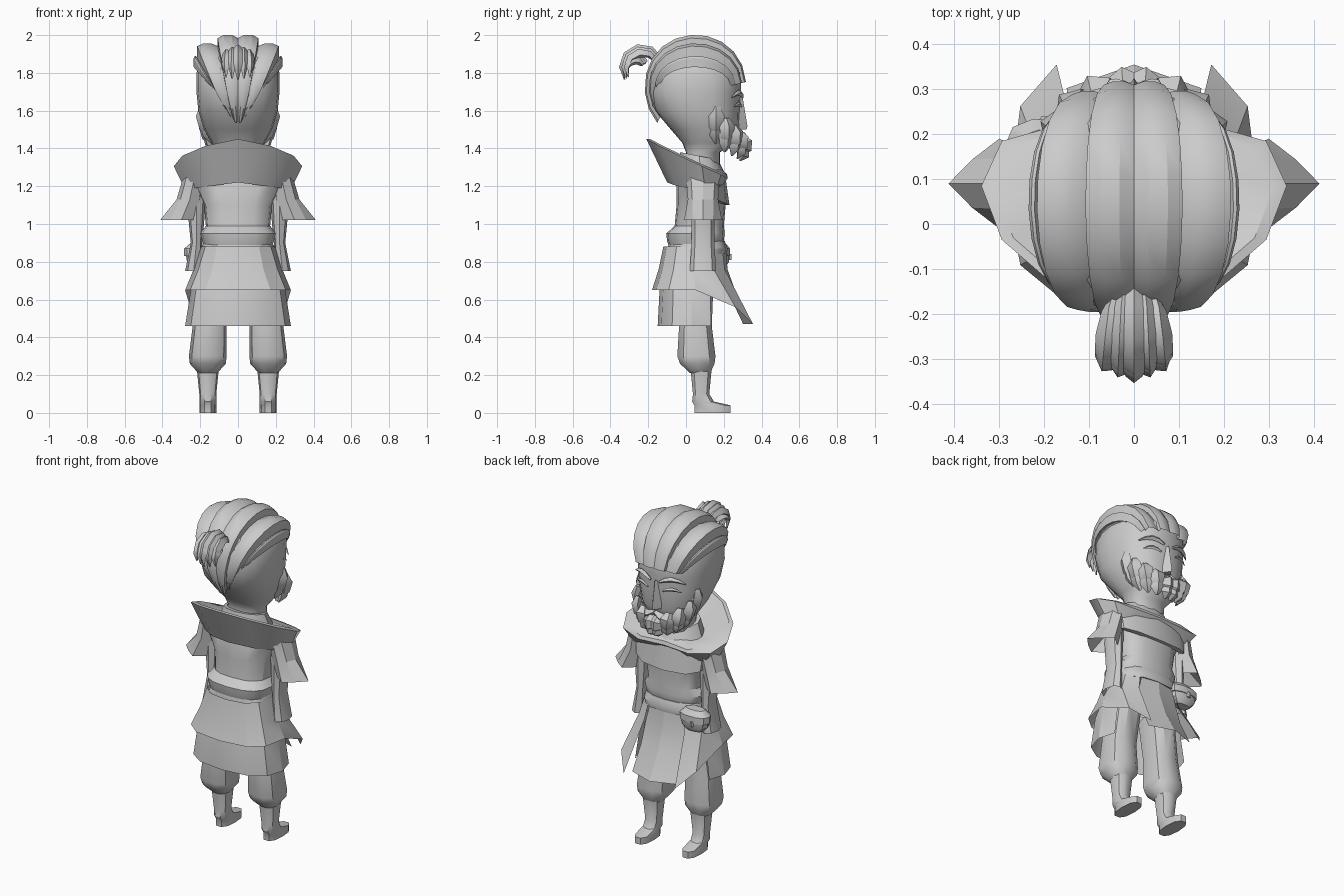
import bpy, bmesh
from math import sin, cos, pi, tau, radians, copysign
from mathutils import Vector

default_cube = bpy.data.objects.get("Cube")
if default_cube:
    bpy.data.objects.remove(default_cube)

shade = (.6, .6, .6, 1)
grey = bpy.data.materials.new("plain_grey")
grey.use_nodes = True
grey.diffuse_color = shade
grey.node_tree.nodes["Principled BSDF"].inputs["Base Color"].default_value = shade


def ring(z, wide, deep, x=0, y=0, sides=12, square=1, tilt=0):
    """Level oval; square below one is boxier, tilt raises its +y side."""
    points = []
    for step in range(sides):
        c, s = cos(tau * step / sides), sin(tau * step / sides)
        points.append(Vector((x + wide * copysign(abs(c) ** square, c),
                              y + deep * copysign(abs(s) ** square, s), z + tilt * s)))
    return points


def loft(name, rings, closed=True, caps=True, mirror=False, crease=35):
    """Skin equal-length rings, shade smooth and keep sharp creases."""
    bm = bmesh.new()
    rows = [[bm.verts.new(point) for point in points] for points in rings]
    count = len(rows[0])
    for lower, upper in zip(rows, rows[1:]):
        for i in range(count if closed else count - 1):
            j = (i + 1) % count
            bm.faces.new((lower[i], lower[j], upper[j], upper[i]))
    if closed and caps:
        bm.faces.new(rows[0])
        bm.faces.new(rows[-1])
    bmesh.ops.remove_doubles(bm, verts=bm.verts, dist=.001)
    bmesh.ops.recalc_face_normals(bm, faces=bm.faces)
    mesh = bpy.data.meshes.new(name)
    bm.to_mesh(mesh)
    bm.free()
    mesh.materials.append(grey)
    part = bpy.data.objects.new(name, mesh)
    bpy.context.collection.objects.link(part)
    bpy.ops.object.select_all(action="DESELECT")
    part.select_set(True)
    bpy.context.view_layer.objects.active = part
    bpy.ops.object.shade_smooth_by_angle(angle=radians(crease))
    if mirror:
        part.modifiers.new("mirror", "MIRROR").use_mirror_merge = False


def lock(name, path, normal, width, thick, mirror=True):
    """Pointed lock of hair with a diamond section."""
    path = [Vector(point) for point in path]
    last = len(path) - 1
    rings = []
    for i, point in enumerate(path):
        along = path[min(i + 1, last)] - path[max(i - 1, 0)]
        side = along.cross(Vector(normal)).normalized()
        out = side.cross(along).normalized()
        taper = sin(pi * (.15 + .8 * i / last))
        side, out = side * width * taper, out * thick * taper
        rings.append([point + side, point + out, point - side, point - out])
    loft(name, rings, mirror=mirror, crease=50)


def section(points, start, stop):
    """Run of points from a ring, wrapping past its start."""
    return [points[i % len(points)] for i in range(start, stop)]


# Head and neck
head = dict(sides=20, square=.85)
loft("head", [
    ring(z=1.25, y=.08, wide=.11, deep=.1, **head),
    ring(z=1.38, y=.09, wide=.11, deep=.09, **head),
    ring(z=1.43, y=.12, wide=.14, deep=.14, **head),
    ring(z=1.5, y=.1, wide=.18, deep=.18, **head),
    ring(z=1.6, y=.06, wide=.21, deep=.225, **head),
    ring(z=1.7, y=.045, wide=.22, deep=.245, **head),
    ring(z=1.8, y=.05, wide=.22, deep=.245, **head),
    ring(z=1.88, y=.05, wide=.19, deep=.2, **head),
    ring(z=1.94, y=.05, wide=.1, deep=.1, **head)], crease=60)

# Swept-back hair: scalloped lobes (start, end, height) from forehead to nape
lobes = ((0, .46, 1), (.46, .92, .84), (.92, 1, .6), (1, .88, .42))
hair = []
for step in range(13):
    angle = radians(5 + 18 * step)
    width = .235 * cos((angle - pi / 2) * .6)
    half = []
    for start, end, height in lobes:
        for t in (0, .3, .7, 1):
            scale = height * (1 - .07 * (2 * t - 1) ** 2)
            half.append((width * (start + (end - start) * t),
                         .05 + .135 * (1 + scale) * cos(angle),
                         1.72 + .285 * scale * sin(angle) ** (1 if angle > pi else .9)))
    hair.append([(-x, y, z) for x, y, z in reversed(half)] + half[1:])
loft("hair", hair, closed=False, crease=25)

# Tied bun: locks arching backward and curling down
for layer, reach in (("outer", .11), ("inner", .07)):
    for i in range(-2, 3):
        radius = reach - .012 * abs(i)
        path = []
        for step in range(6):
            angle = radians(30 + 36 * step)
            path.append((i * .016 * (1 + sin(angle / 2)),
                         reach - .34 + radius * cos(angle), 1.82 + radius * sin(angle)))
        lock(f"bun_{layer}_lock_{i + 3}", path, (i * .2, -cos(1), 1), .03, .024, mirror=False)


def face_strip(name, z, rise, width, thick, start, end):
    """Curved strip that follows the front of the face."""
    path = []
    for step in range(5):
        x = start + (end - start) * step / 4
        path.append((x, .3 - 2 * x * x, z + rise * sin(pi * step / 4)))
    lock(name, path, (x, .3, 0), width, thick)


# Face
face_strip("brow", z=1.67, rise=.025, width=.015, thick=.015, start=.03, end=.17)
face_strip("eyelid", z=1.62, rise=.015, width=.012, thick=.008, start=.05, end=.15)
face_strip("moustache", z=1.48, rise=-.03, width=.028, thick=.03, start=0, end=.14)
nose = dict(sides=4, square=1)
loft("nose", [ring(z=1.5, y=.28, wide=.03, deep=.04, **nose),
              ring(z=1.52, y=.28, wide=.03, deep=.045, **nose),
              ring(z=1.67, y=.27, wide=.02, deep=.03, **nose)])

# Beard: two overlapping rows of broad locks from sideburn to chin
for row in range(2):
    for i in range(5):
        around = i / 4
        nx, ny = cos(around * 1.45), sin(around * 1.45)
        spread = 1 - .1 * row
        x, y = .19 * nx * spread, .16 + .14 * ny * spread
        top = 1.62 - .16 * around ** .7 - .035 * row
        drop = .16 - .07 * around
        path = [(x * (1 + .1 * sin(pi * t) - .2 * t),
                 y + .03 * ny * sin(pi * t), top - drop * t) for t in (0, .3, .7, 1)]
        lock(f"beard_row_{row}_lock_{i}", path, (nx, ny, 0), .045, .03)

# Hood collar: high behind, low across the chest, sides drooping forward
hood = [ring(z=1.22, y=.04, wide=.28, deep=.14),
        ring(z=1.35, y=.01, wide=.34, deep=.22, tilt=-.1),
        ring(z=1.36, y=.01, wide=.31, deep=.2, tilt=-.09),
        ring(z=1.3, y=.07, wide=.15, deep=.1)]
for points in hood:
    for point in points:
        point.y = min(.22, point.y + .22 * abs(point.x))
        point.z -= .13 * abs(point.x)
loft("hood", hood, caps=False, crease=30)
loft("neck_wrap", [ring(z=1.26, y=.08, wide=.17, deep=.13),
                   ring(z=1.36, y=.07, wide=.13, deep=.1, tilt=-.02)])

# Torso with a bloused waist
body = dict(sides=16, square=.75)
loft("torso", [
    ring(z=.88, y=.05, wide=.18, deep=.14, **body),
    ring(z=.91, y=.05, wide=.19, deep=.15, **body),
    ring(z=.95, y=.05, wide=.2, deep=.155, **body),
    ring(z=.99, y=.07, wide=.17, deep=.13, **body),
    ring(z=1.1, y=.08, wide=.18, deep=.13, **body),
    ring(z=1.2, y=.08, wide=.23, deep=.13, **body),
    ring(z=1.26, y=.08, wide=.18, deep=.11, **body)], crease=30)
loft("chest_mantle", [section(points, 0, 7) for points in (
    ring(z=1.24, y=.08, wide=.25, deep=.13, square=.7),
    ring(z=1.15, y=.08, wide=.24, deep=.15, square=.7, tilt=-.05),
    ring(z=1.15, y=.08, wide=.22, deep=.12, square=.7, tilt=-.05))], closed=False)
loft("belt", [ring(z=.84, y=.06, wide=.19, deep=.155, **body),
              ring(z=.87, y=.06, wide=.195, deep=.16, **body),
              ring(z=.91, y=.06, wide=.18, deep=.145, **body)], crease=30)

# Outer robe: side panels drop and sweep forward into two pointed corners
waist = ring(z=.88, y=.045, wide=.195, deep=.165, square=.8)
hips = ring(z=.76, y=.04, wide=.235, deep=.185, square=.8)
hem = ring(z=.65, y=.05, wide=.28, deep=.23, square=.7)
for point in hem:
    front = min(1, max(0, point.y - .05) / .2)
    point.y = min(.355, point.y + .1 * front)
    point.z -= .18 * front ** 2
loft("robe_skirt", [section(points, 4, 15) for points in (waist, hips, hem)],
     closed=False, crease=25)

# Front panel folded along the middle, tucked behind the robe corners
loft("front_panel", [[(side * half, y - .35 * fold * abs(side) * half, z) for side in (1, 0, -1)]
                     for z, y, half, fold in ((.88, .21, .1, .5), (.76, .22, .13, .5),
                                              (.62, .27, .14, .8), (.47, .355, .15, 1))],
     closed=False, crease=15)

# Under skirt, open at the front
loft("under_skirt", [section(points, 5, 14) for points in (
    ring(z=.8, y=.03, wide=.2, deep=.14, square=.8),
    ring(z=.65, y=.03, wide=.25, deep=.17, square=.8),
    ring(z=.46, y=.03, wide=.28, deep=.18, square=.8))], closed=False, crease=30)

# Hip pouch with flap and button
pouch = dict(x=-.19, y=.18, sides=10, square=.8)
loft("pouch", [ring(z=.77, wide=.05, deep=.03, **pouch),
               ring(z=.8, wide=.08, deep=.05, **pouch),
               ring(z=.86, wide=.09, deep=.05, **pouch)])
loft("pouch_flap", [ring(z=.83, wide=.095, deep=.055, **pouch),
                    ring(z=.87, wide=.095, deep=.055, **pouch),
                    ring(z=.9, wide=.06, deep=.03, **pouch)])
loft("pouch_button", [ring(z=level, x=-.2, y=.23, wide=.012, deep=.012, sides=6)
                      for level in (.81, .84)])

# Arms: flared pointed sleeves over narrow forearms with open cuffs
flare = dict(sides=8, square=1.8)
loft("sleeve", [ring(z=1.25, x=.23, y=.09, wide=.06, deep=.09, sides=8),
                ring(z=1.13, x=.255, y=.09, wide=.07, deep=.08, sides=8),
                ring(z=1.02, x=.3, y=.09, wide=.113, deep=.1, **flare),
                ring(z=1.1, x=.26, y=.09, wide=.03, deep=.04, **flare)],
     mirror=True, crease=20)
arm = dict(y=.09, sides=8)
loft("forearm", [ring(z=1.15, x=.22, wide=.05, deep=.06, **arm),
                 ring(z=1, x=.22, wide=.04, deep=.06, **arm),
                 ring(z=.9, x=.22, wide=.03, deep=.06, **arm),
                 ring(z=.75, x=.235, wide=.045, deep=.07, **arm),
                 ring(z=.8, x=.23, wide=.02, deep=.04, **arm)], mirror=True)

# Legs: baggy trousers gathered below the knee, slim boots
leg = dict(sides=10, square=.8)
loft("trouser", [ring(z=.7, x=.12, y=.05, wide=.09, deep=.1, **leg),
                 ring(z=.46, x=.15, y=.05, wide=.09, deep=.09, **leg),
                 ring(z=.3, x=.16, y=.055, wide=.1, deep=.105, **leg),
                 ring(z=.26, x=.16, y=.06, wide=.095, deep=.095, **leg),
                 ring(z=.21, x=.16, y=.075, wide=.05, deep=.055, **leg)], mirror=True)
loft("boot", [ring(z=.25, x=.16, y=.08, wide=.06, deep=.06, **leg),
              ring(z=.1, x=.16, y=.08, wide=.045, deep=.045, **leg),
              ring(z=.06, x=.16, y=.09, wide=.045, deep=.06, **leg),
              ring(z=.04, x=.16, y=.14, wide=.045, deep=.1, **leg),
              ring(z=0, x=.16, y=.14, wide=.045, deep=.1, **leg)], mirror=True)
